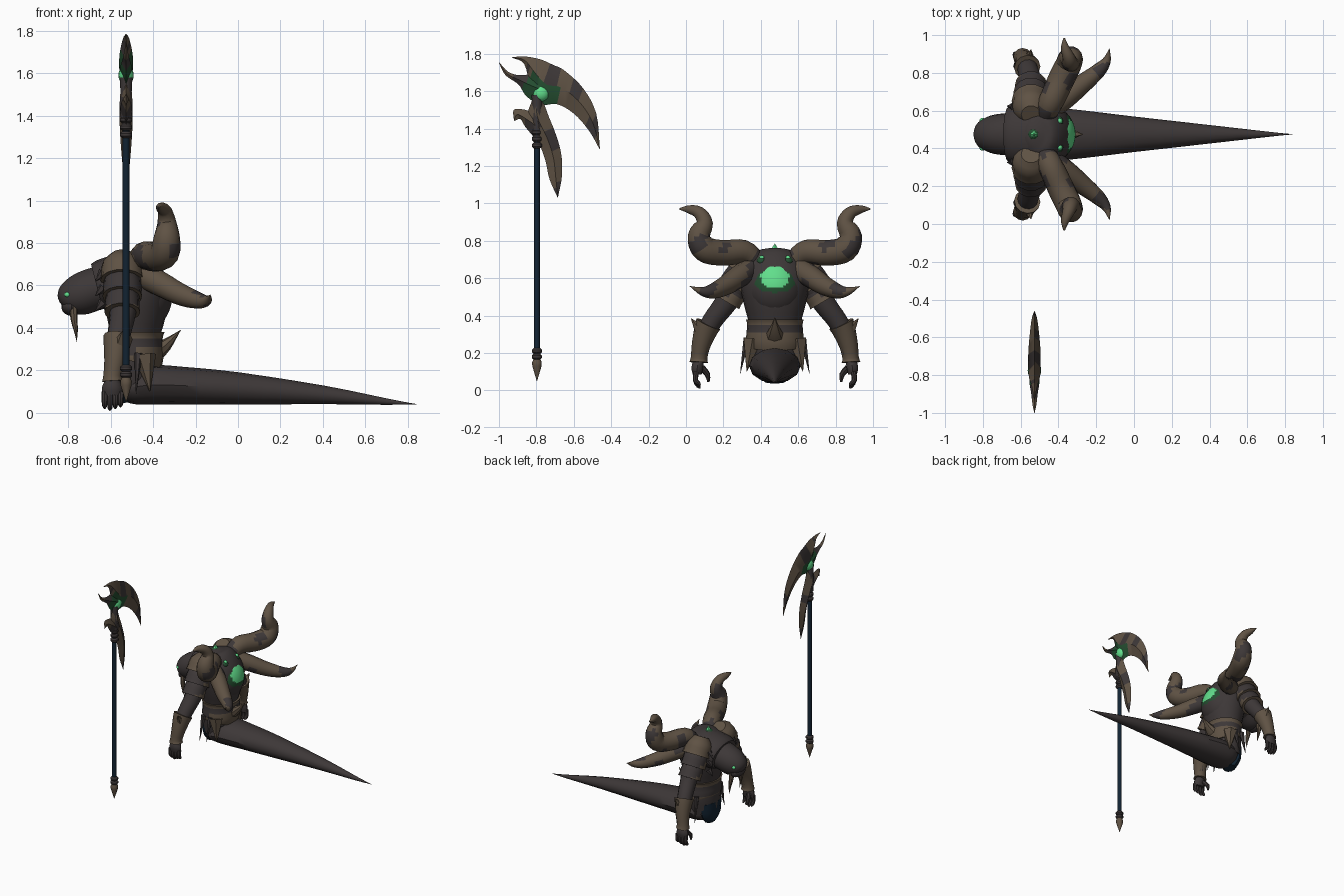
import bpy, bmesh, math
from mathutils import Vector

old = bpy.data.objects.get("Cube")
if old:
    bpy.data.objects.remove(old)

C = 0.475          # centre plane of the creature
X, Y = Vector((1, 0, 0)), Vector((0, 1, 0))
SIDES = ((1, "right"), (-1, "left"))
parts = []


def material(name, rgb):
    m = bpy.data.materials.new(name)
    m.use_nodes = True
    m.diffuse_color = (*rgb, 1)
    m.node_tree.nodes["Principled BSDF"].inputs["Base Color"].default_value = (*rgb, 1)
    return m


HIDE = material("dark hide", (.047, .039, .039))
BROWN = material("bronze brown", (.115, .085, .058))
GLOW = material("glowing green", (.12, .73, .26))
MOSS = material("deep green", (.018, .075, .03))
BLUE = material("midnight blue", (.006, .017, .032))


def finish(name, bm, mats, rule=None):
    bmesh.ops.recalc_face_normals(bm, faces=bm.faces)
    if rule:
        for f in bm.faces:
            f.material_index = rule(f.calc_center_median())
    me = bpy.data.meshes.new(name)
    bm.to_mesh(me)
    bm.free()
    for m in mats:
        me.materials.append(m)
    ob = bpy.data.objects.new(name, me)
    bpy.context.collection.objects.link(ob)
    parts.append(ob)
    return ob


def patches(c):
    # irregular dark blotches on worn bronze
    return int(math.sin(c.x * 31 + c.z * 22) + math.sin(c.y * 37 - c.z * 17) > .75)


def smooth_path(rows, steps):
    # Catmull-Rom through the rows, radii included
    rows = [Vector(r) for r in rows]
    p = [rows[0] * 2 - rows[1]] + rows + [rows[-1] * 2 - rows[-2]]
    out = []
    for i in range(1, len(p) - 2):
        a, b, c, d = p[i - 1:i + 3]
        for k in range(steps):
            t = k / steps
            out.append((b * 2 + (c - a) * t + (a * 2 - b * 5 + c * 4 - d) * t * t
                        + (b * 3 - a - c * 3 + d) * t ** 3) / 2)
    return out + [rows[-1]]


def tube(name, rows, mats, ref=X, sides=12, steps=3, rule=None):
    # rows: x, y, z, radius along ref, radius across it
    rows = smooth_path(rows, steps)
    bm = bmesh.new()
    rings = []
    for i, r in enumerate(rows):
        ahead, behind = rows[min(i + 1, len(rows) - 1)], rows[max(i - 1, 0)]
        t = (Vector(ahead[:3]) - Vector(behind[:3])).normalized()
        u = (ref - t * ref.dot(t)).normalized()
        v = t.cross(u)
        ring = []
        for k in range(sides):
            a = math.tau * k / sides
            off = u * math.cos(a) * max(r[3], .001) + v * math.sin(a) * max(r[4], .001)
            ring.append(bm.verts.new(Vector(r[:3]) + off))
        rings.append(ring)
    for a, b in zip(rings, rings[1:]):
        for k in range(sides):
            n = (k + 1) % sides
            bm.faces.new((a[k], a[n], b[n], b[k]))
    bm.faces.new(rings[0])
    bm.faces.new(rings[-1])
    return finish(name, bm, mats, rule)


def spike(name, base, tip, r, mat, sides=6):
    ref = X if abs(tip[0] - base[0]) < abs(tip[2] - base[2]) + abs(tip[1] - base[1]) else Y
    return tube(name, [(*base, r, r), (*tip, 0, 0)], [mat], ref, sides, 1)


def ball(name, centre, radii, mats, rule=None, seg=12):
    bm = bmesh.new()
    bmesh.ops.create_uvsphere(bm, u_segments=seg, v_segments=seg * 3 // 4, radius=1)
    for v in bm.verts:
        v.co = Vector(centre) + Vector(a * b for a, b in zip(v.co, radii))
    return finish(name, bm, mats, rule)


def middle(rows):
    # sections on the centre plane: x, z, half width, half depth
    return [(x, C, z, a, b) for x, z, a, b in rows]


def sided(s, rows):
    # sections at a sideways offset: x, offset, z, radius
    return [(x, C + s * o, z, r, r) for x, o, z, r in rows]


# Torso, hips and long tapering tail
tube("torso", middle([(-.5, .12, .12, .1), (-.49, .24, .14, .115), (-.485, .35, .138, .115),
     (-.48, .46, .165, .14), (-.48, .58, .185, .155), (-.5, .67, .16, .13),
     (-.525, .73, .11, .09), (-.53, .755, .03, .03)]), [HIDE], Y, 20)
tube("tail", middle([(-.56, .11, .07, .05), (-.5, .12, .125, .08), (-.4, .132, .138, .093),
     (-.25, .128, .124, .088), (0, .115, .094, .076), (.4, .085, .049, .044),
     (.7, .053, .015, .015), (.84, .041, 0, 0)]), [HIDE], Y, 12)
tube("loincloth", middle([(-.54, .045, .055, .035), (-.55, .1, .1, .05), (-.54, .2, .115, .065)]),
     [BLUE], Y, 10)

# Waist armour
tube("belt", middle([(-.485, .24, .15, .125), (-.48, .27, .155, .13), (-.48, .35, .148, .125),
     (-.48, .38, .155, .135)]), [BROWN, HIDE], Y, 20, 2, lambda c: int(.29 < c.z < .34))
tube("back_spike", middle([(-.41, .27, .07, .05), (-.34, .32, .035, .03), (-.27, .39, 0, 0)]),
     [BROWN], Y, 8)
for s, side in SIDES:
    spike(side + "_hip_plate", (-.44, C + s * .12, .27), (-.415, C + s * .15, .1), .055, BROWN)
    for i, x in enumerate((-.53, -.47)):
        spike(f"{side}_hip_spike_{i}", (x, C + s * .15, .28), (x - .01, C + s * .185, .09), .02, HIDE)


# Glowing hump on the sloping upper back
def hump_rule(c):
    if c.x < -.47:
        return 3
    r = math.hypot((c.y - C) * (.9 + (c.z - .6) * 3), (c.z - .615) * 1.05)
    return 0 if r < .07 else 1 if r < .098 else 2 if c.z > .64 else 3


ball("back_shell", (-.46, C, .55), (.15, .155, .168), [GLOW, MOSS, BROWN, HIDE], hump_rule, 64)
spike("shell_hem", (-.37, C, .54), (-.335, C, .47), .045, HIDE)
ball("crown_setting", (-.53, C, .735), (.036, .036, .03), [MOSS])
spike("crown_crystal", (-.53, C, .752), (-.53, C, .785), .024, GLOW)
tube("shoulder_yoke", middle([(-.5, .7, .11, .05), (-.46, .712, .1, .025), (-.42, .69, .09, .03)]),
     [BROWN], Y, 12)
for s, side in SIDES:
    ball(side + "_back_gem_setting", (-.405, C + s * .07, .69), (.032, .028, .026), [MOSS])
    ball(side + "_back_gem", (-.395, C + s * .07, .707), (.015, .014, .014), [GLOW])

# Walrus-like head with collar, tusks and eyes
tube("head", middle([(-.56, .6, .125, .11), (-.66, .587, .113, .103), (-.74, .558, .104, .1),
     (-.795, .537, .083, .08), (-.825, .523, .055, .05), (-.836, .516, .01, .01)]), [HIDE], Y, 18)
tube("collar", middle([(-.54, .62, .17, .13), (-.6, .61, .166, .125), (-.645, .6, .158, .118),
     (-.665, .595, .145, .108)]), [HIDE], Y, 16, 2)
ball("muzzle", (-.785, C, .502), (.048, .08, .045), [HIDE])
ball("nose_plate", (-.79, C, .61), (.028, .025, .01), [BROWN])
for s, side in SIDES:
    tube(side + "_tusk", sided(s, [(-.775, .055, .5, .02), (-.772, .065, .44, .016),
         (-.764, .068, .39, .01), (-.759, .062, .335, 0)]), [BROWN], sides=8)
    ball(side + "_eye", (-.803, C + s * .074, .557), (.015, .013, .012), [GLOW])
    for i in range(3):
        spike(f"{side}_collar_fang_{i}", (-.635, C + s * .145, .66 - i * .07),
              (-.672, C + s * .15, .62 - i * .07), .026, HIDE)

# Curling upper horns and swept lower horns
for s, side in SIDES:
    tube(side + "_upper_horn", sided(s, [(-.47, .1, .69, .055), (-.44, .17, .74, .066),
         (-.39, .28, .735, .07), (-.345, .375, .755, .07), (-.335, .405, .825, .062),
         (-.335, .375, .895, .045), (-.345, .405, .95, .034), (-.365, .46, .968, .022),
         (-.37, .51, .97, .004)]), [BROWN, HIDE], sides=14, steps=4, rule=patches)
    tube(side + "_lower_horn", sided(s, [(-.45, .13, .65, .06), (-.37, .19, .61, .06),
         (-.275, .265, .56, .052), (-.19, .335, .53, .04), (-.145, .39, .53, .023),
         (-.13, .455, .557, 0)]), [BROWN, HIDE], sides=12, steps=4, rule=patches)

# Arms, shoulder plates, gauntlets and hands
for s, side in SIDES:
    tube(side + "_arm", sided(s, [(-.53, .15, .64, .085), (-.535, .21, .55, .072),
         (-.545, .275, .45, .06), (-.56, .335, .37, .055), (-.575, .385, .27, .05),
         (-.59, .405, .16, .036)]), [HIDE], sides=14)
    for i in range(3):
        o, z, r = .13 + i * .042, .7 - i * .075, .095 - i * .009
        tube(f"{side}_shoulder_plate_{i}", sided(s, [(-.545, o - .025, z + .045, r * .55),
             (-.545, o, z, r), (-.545, o + .035, z - .055, r + .004), (-.545, o + .047, z - .075, r + .008)]),
             [HIDE, BROWN], sides=14, steps=2, rule=lambda c, z=z, i=i: int(i == 0 or c.z < z - .045))
    tube(side + "_gauntlet", sided(s, [(-.565, .355, .355, .07), (-.57, .37, .32, .063),
         (-.58, .395, .24, .05), (-.59, .405, .175, .044), (-.59, .407, .15, .05)]),
         [BROWN], sides=12, steps=2)
    spike(side + "_elbow_guard", (-.56, C + s * .39, .31), (-.545, C + s * .448, .385), .042, BROWN)
    tube(side + "_palm", [(-.59, C + s * .407, .16, .032, .03), (-.592, C + s * .415, .12, .048, .032),
         (-.592, C + s * .415, .085, .045, .025)], [HIDE], sides=10)
    for i in range(4):
        x = -.628 + i * .025
        tip = .012 + .008 * abs(i - 1)
        tube(f"{side}_finger_{i}", sided(s, [(x, .42, .1, .015), (x, .425, .055, .014),
             (x, .408, tip + .01, .011), (x, .398, tip, .003)]), [HIDE], sides=8, steps=2)
    tube(side + "_thumb", sided(s, [(-.61, .39, .12, .018), (-.625, .36, .085, .015),
         (-.625, .355, .045, .006)]), [HIDE], sides=8, steps=2)

# Polearm shaft, rings and foot spike
PX, PY = -.527, -.797


def turned(name, profile, mat, sides=10):
    return tube(name, [(PX, PY, z, r, r) for z, r in profile], [mat], X, sides, 1)


turned("shaft", [(.2, .016), (1.42, .016)], BLUE)
turned("foot_spike", [(.17, .018), (.15, .027), (.13, .026), (.05, 0)], BROWN)
for i, z in enumerate((.18, .21, 1.31, 1.345, 1.38)):
    turned(f"shaft_ring_{i}", [(z - .016, .018), (z - .006, .029), (z + .006, .029), (z + .016, .018)], HIDE)
turned("blade_socket", [(1.36, .02), (1.42, .03), (1.5, .026), (1.58, .03)], HIDE)


def blade(name, rows, rule=patches):
    # rows: y, z of one edge, y, z of the other, half thickness at the ridge
    bm = bmesh.new()
    rings = []
    for y, z, y2, z2, t in smooth_path(rows, 4):
        my, mz = (y + y2) / 2, (z + z2) / 2
        rings.append([bm.verts.new(p) for p in ((PX, y, z), (PX + t, my, mz), (PX, y2, z2), (PX - t, my, mz))])
    for a, b in zip(rings, rings[1:]):
        for k in range(4):
            n = (k + 1) % 4
            bm.faces.new((a[k], a[n], b[n], b[k]))
    bmesh.ops.remove_doubles(bm, verts=bm.verts, dist=.0005)
    return finish(name, bm, [BROWN, HIDE, MOSS], rule)


def head_rule(c):
    return 2 if math.hypot((c.y + .775) * .85, c.z - 1.6) < .085 else patches(c)


# Crescent, rear prong and hooked lower blade
blade("crescent_blade", [(-.93, 1.782, -.928, 1.778, .002), (-.86, 1.785, -.865, 1.745, .014),
      (-.78, 1.77, -.83, 1.62, .03), (-.71, 1.74, -.78, 1.53, .033), (-.65, 1.71, -.69, 1.53, .032),
      (-.55, 1.615, -.6, 1.48, .024), (-.48, 1.48, -.52, 1.39, .014), (-.46, 1.29, -.462, 1.29, .001)],
      head_rule)
blade("rear_prong", [(-1, 1.755, -1, 1.75, .001), (-.95, 1.703, -.965, 1.685, .01),
      (-.89, 1.685, -.895, 1.635, .018), (-.82, 1.69, -.86, 1.58, .026), (-.74, 1.68, -.8, 1.53, .03)],
      head_rule)
blade("lower_blade", [(-.78, 1.6, -.82, 1.56, .02), (-.74, 1.48, -.85, 1.45, .03),
      (-.7, 1.38, -.79, 1.33, .03), (-.668, 1.27, -.752, 1.23, .024),
      (-.663, 1.15, -.73, 1.13, .014), (-.685, 1.03, -.686, 1.03, .001)])
blade("lower_hook", [(-.92, 1.445, -.92, 1.44, .001), (-.92, 1.5, -.885, 1.45, .012),
      (-.86, 1.5, -.86, 1.41, .024), (-.78, 1.47, -.81, 1.35, .028)])
ball("blade_gem", (PX, -.775, 1.59), (.036, .046, .046), [GLOW], seg=16)

# Smooth shading with sharp creases kept
bpy.ops.object.select_all(action="DESELECT")
for ob in parts:
    ob.select_set(True)
bpy.context.view_layer.objects.active = parts[0]
bpy.ops.object.shade_smooth_by_angle(angle=math.radians(40))
